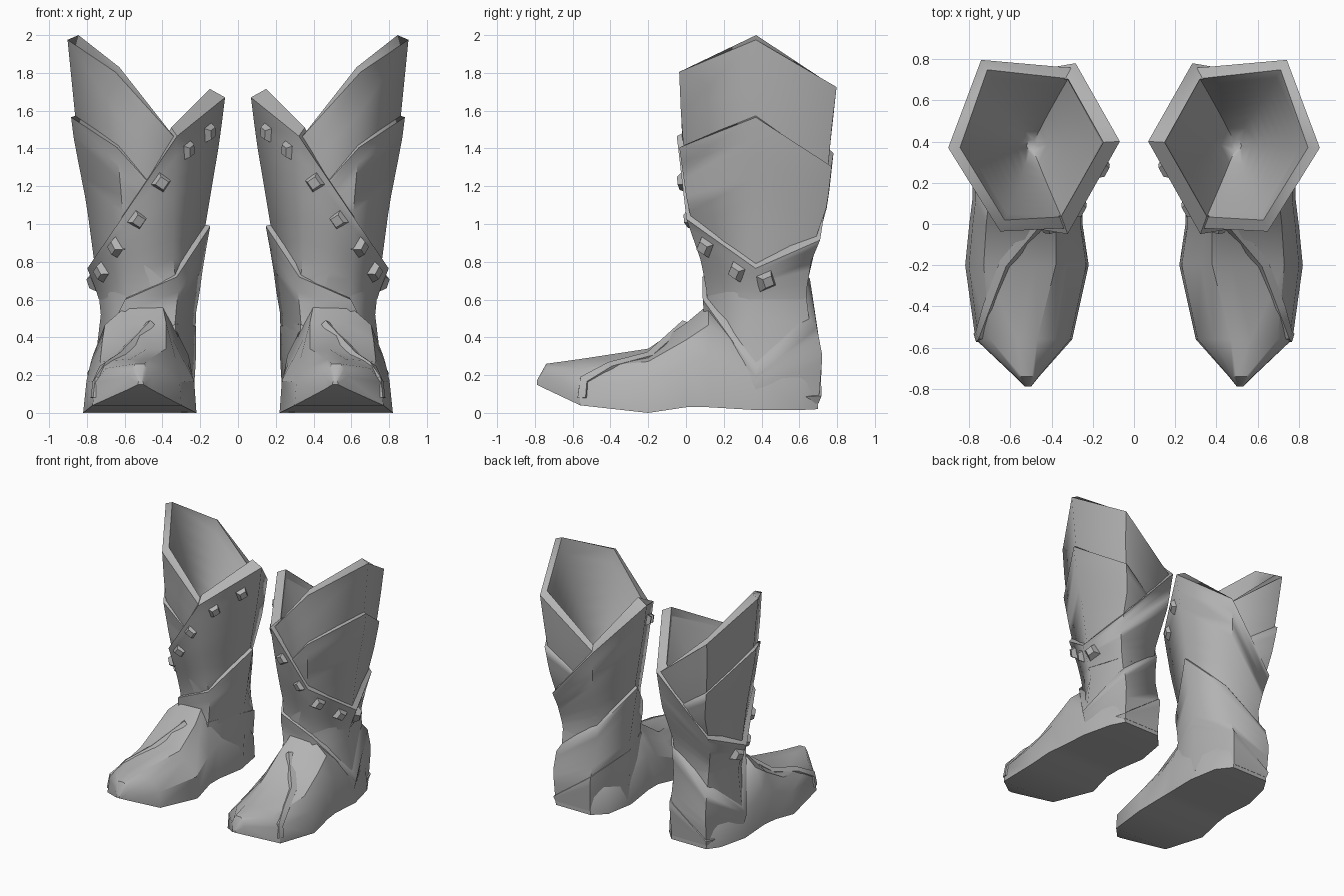
import bpy, bmesh, math
from mathutils import Vector, Matrix

if "Cube" in bpy.data.objects:
    bpy.data.objects.remove(bpy.data.objects["Cube"])

grey = bpy.data.materials.new("plain grey")
grey.diffuse_color = (0.45, 0.45, 0.45, 1)
grey.use_nodes = True
grey.node_tree.nodes["Principled BSDF"].inputs["Base Color"].default_value = grey.diffuse_color

# Leg cross-section by height: z, inner x, outer x, front y, back y, front-inner corner fraction
LEG = [(0.02, .24, .76, .05, .70, .2), (0.30, .235, .755, .08, .70, .2),
       (0.50, .245, .725, .12, .645, .2), (0.65, .225, .735, .115, .63, .2),
       (0.80, .21, .757, .10, .64, .25), (1.10, .165, .79, .02, .735, .3),
       (1.45, .112, .85, -.02, .765, .3), (1.75, .08, .88, -.035, .80, .3),
       (2.00, .05, .905, -.04, .81, .3)]


def finish(name, bm, angle=35):
    """Make an object, shade it and mirror it to the other boot."""
    bmesh.ops.recalc_face_normals(bm, faces=bm.faces)
    me = bpy.data.meshes.new(name)
    bm.to_mesh(me)
    bm.free()
    me.materials.append(grey)
    ob = bpy.data.objects.new(name, me)
    bpy.context.collection.objects.link(ob)
    bpy.ops.object.select_all(action='DESELECT')
    ob.select_set(True)
    bpy.context.view_layer.objects.active = ob
    bpy.ops.object.shade_smooth_by_angle(angle=math.radians(angle))
    mod = ob.modifiers.new("other_boot", 'MIRROR')
    mod.use_mirror_merge = False
    return ob


def leg_point(i, z, off=0.0):
    """Corner i of the six-sided leg at height z, pushed outward by off."""
    z = min(max(z, LEG[0][0]), LEG[-1][0])
    for a, b in zip(LEG, LEG[1:]):
        if z <= b[0]:
            t = (z - a[0]) / (b[0] - a[0])
            xi, xo, yf, yb, fi = [p + (q - p) * t for p, q in zip(a[1:], b[1:])]
            break
    w = xo - xi
    p = [(xi, .40), (xi + fi * w, yf), (xi + .71 * w, yf),
         (xo, .37), (xi + .83 * w, yb), (xi + .24 * w, yb)][i]
    v = Vector((p[0], p[1], z))
    d = Vector((p[0] - (xi + xo) / 2, p[1] - .38, 0)).normalized()
    return v + d * off


def bridge(bm, rings, closed=False):
    """Join equal rings of vertices with quads."""
    pairs = list(zip(rings, rings[1:])) + ([(rings[-1], rings[0])] if closed else [])
    for a, b in pairs:
        for i in range(len(a)):
            j = (i + 1) % len(a)
            bm.faces.new((a[i], a[j], b[j], b[i]))


def sleeve(name, rim, bottom, off, inset, lip, floor=None, steps=8):
    """Hollow leg layer with its own rim height per corner and a sloping lip.
    With a floor it is solid below and has a rounded hollow."""
    bm = bmesh.new()
    outer, inner = [], []
    low = bottom if floor is None else floor
    for s in range(steps + 1):
        t = s / steps
        outer.append([bm.verts.new(leg_point(i, bottom + (rim[i] - lip[i] - bottom) * t,
                                             off[i] * (.1 + .9 * t)))
                      for i in range(6)])
        ring = []
        for i in range(6):
            v = leg_point(i, low + (rim[i] - low) * t, -inset[i])
            if floor is not None:
                k = max(.1, t ** .6)
                v = Vector((.5 + (v.x - .5) * k, .38 + (v.y - .38) * k, v.z))
            ring.append(bm.verts.new(v))
        inner.append(ring)
    bridge(bm, outer + inner[::-1], closed=floor is None)
    if floor is not None:
        bm.faces.new(inner[0])
        bm.faces.new(outer[0])
    return finish(name, bm, 64)


# Corner order: inner, front inner, front outer, outer, back outer, back inner
STRAP = (1.715, 1.51, 1.07, 0.81, 0.96, 1.42)
STRAP_OFF = (.02, .03, .04, .046, .04, .025)
sleeve("shaft", (1.66, 1.48, 1.83, 2.00, 1.75, 1.39), .035, [0] * 6, [.06] * 6,
       [.025] * 6, floor=1.0)
sleeve("side_panel", (1.0, 1.1, 1.42, 1.58, 1.32, 1.05), .72,
       (-.01, -.005, .022, .022, .022, -.005), [.02] * 6, [.015] * 6)
sleeve("strap_wrap", STRAP, .6, STRAP_OFF, (.065, .065, .03, .03, .03, .065), [.045] * 6)
sleeve("ankle_wrap", (1.0, .74, .62, .28, .52, .74), .08,
       (.035, .025, .03, .042, .04, .025), (.01, .01, .02, .01, .01, .01),
       (.01, .02, .02, .07, .07, .03))
sleeve("heel_counter", (.47, .48, .28, .08, .10, .34), .05,
       [.02] * 6, [.02] * 6, [.01] * 6)

# Foot, lofted heel to toe: y, inner x, outer x, bottom z, top z, ridge x
bm = bmesh.new()
rings = []
for y, xi, xo, zb, zt, rx in [
        (.70, .36, .67, .02, .28, .50), (.60, .27, .73, .015, .34, .50),
        (.37, .23, .785, .015, .38, .50), (.12, .25, .785, .03, .575, .49),
        (0.0, .25, .80, .03, .475, .47), (-.20, .22, .82, 0, .34, .43),
        (-.56, .30, .77, .04, .285, .52), (-.74, .46, .58, .125, .26, .52),
        (-.79, .50, .53, .15, .17, .515)]:
    w, h = xo - xi, zt - zb
    r = min(.05 if y < -.1 else .09, w * .2)
    prof = [(xi, zb), (xo, zb), (xo - .03 * w, zb + .5 * h),
            (xo - .15 * w, zb + .8 * h), (rx + r, zt), (rx - r, zt),
            (xi + .18 * w, zb + .82 * h), (xi + .02 * w, zb + .5 * h)]
    rings.append([bm.verts.new((x, y, z)) for x, z in prof])
bridge(bm, rings)
bm.faces.new(rings[0])
bm.faces.new(rings[-1])
finish("foot", bm)

# Flat seam running from the instep to the outer side of the toe
path = [Vector(p) for p in [(.47, .0, .475), (.63, -.19, .305), (.71, -.4, .25),
                            (.752, -.54, .175), (.763, -.55, .08)]]
bm = bmesh.new()
rings = []
for k, p in enumerate(path):
    tan = (path[min(k + 1, 4)] - path[max(k - 1, 0)]).normalized()
    n = Vector((.6, -.2, .75)) if k < 3 else Vector((1, -.3, .2))
    n = (n - tan * n.dot(tan)).normalized()
    u = tan.cross(n)
    rings.append([bm.verts.new(p + d) for d in
                  (u * .03 - n * .02, u * .022 + n * .011,
                   -u * .022 + n * .011, -u * .03 - n * .02)])
bridge(bm, rings)
bm.faces.new(rings[0])
bm.faces.new(rings[-1])
finish("foot_seam", bm)

# Studs along the strap: starting corner and fraction towards the next one
bm = bmesh.new()
for i, t in [(0, .30), (0, .75), (1, .27), (1, .72), (2, .20), (2, .70), (3, .19)]:
    j = i + 1
    a, b = leg_point(i, STRAP[i], STRAP_OFF[i]), leg_point(j, STRAP[j], STRAP_OFF[j])
    drop = .17 if i < 2 else .14
    c = leg_point(i, STRAP[i] - drop, STRAP_OFF[i] * .85)
    d = leg_point(j, STRAP[j] - drop, STRAP_OFF[j] * .6)
    pos = c.lerp(d, t)
    along = (b - a).normalized()
    n = along.cross(a.lerp(b, t) - pos).normalized()
    if n.dot(pos - Vector((.5, .38, pos.z))) < 0:
        n = -n
    side = n.cross(along)
    m = Matrix((along, side, n)).transposed().to_4x4()
    m.translation = pos + n * .01
    bmesh.ops.create_cone(bm, cap_ends=True, segments=4, radius1=.066, radius2=.036,
                          depth=.045,
                          matrix=m @ Matrix.Rotation(math.pi / 4, 4, 'Z'))
finish("strap_studs", bm)
